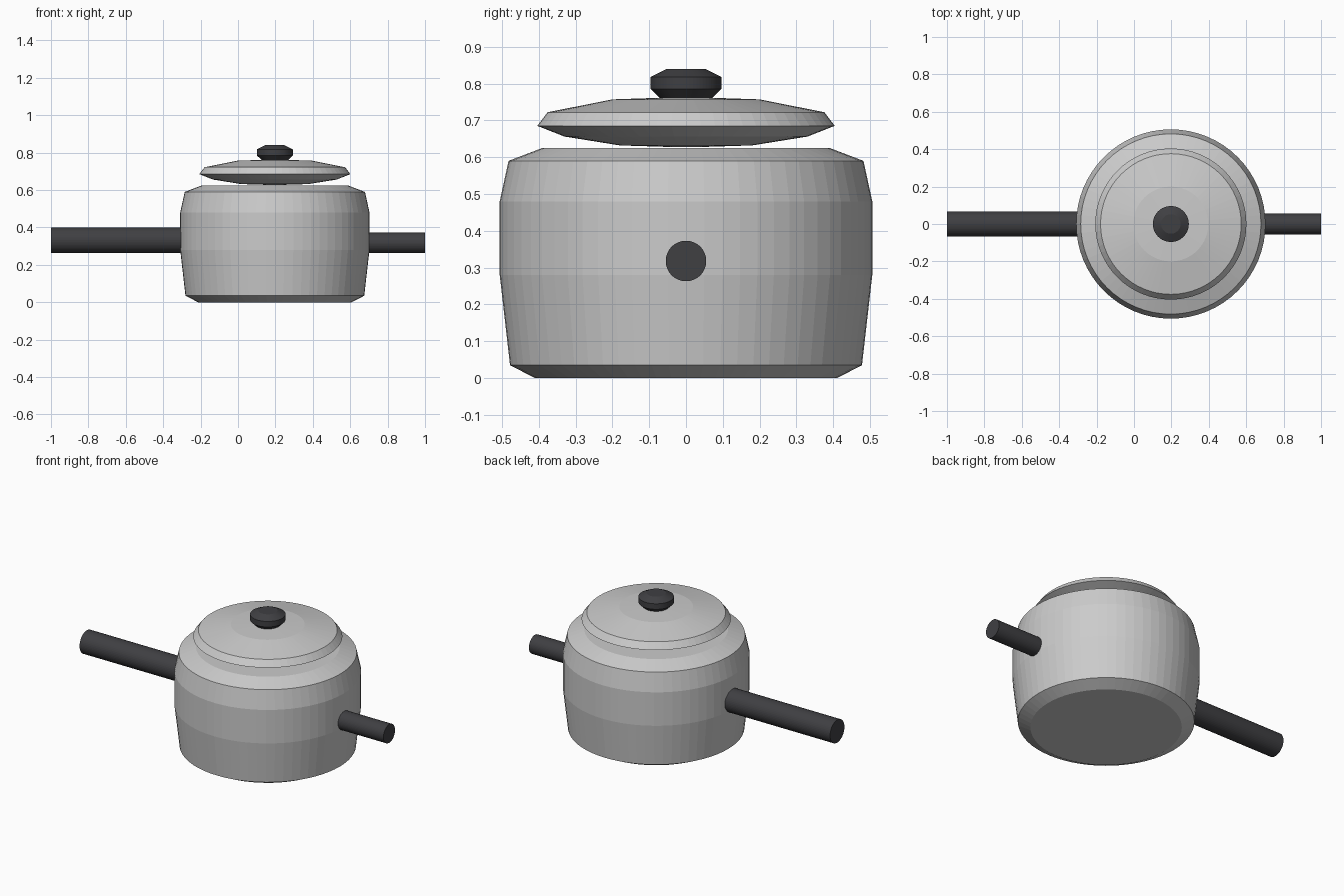
import bpy, bmesh, math
from mathutils import Matrix

if "Cube" in bpy.data.objects:
    bpy.data.objects.remove(bpy.data.objects["Cube"])

CX = 0.197   # pot axis


def material(name, col):
    m = bpy.data.materials.new(name)
    m.diffuse_color = (*col, 1)
    m.use_nodes = True
    m.node_tree.nodes["Principled BSDF"].inputs["Base Color"].default_value = m.diffuse_color
    return m


def finish(name, bm, mat=None):
    bmesh.ops.recalc_face_normals(bm, faces=bm.faces)
    me = bpy.data.meshes.new(name)
    bm.to_mesh(me)
    bm.free()
    ob = bpy.data.objects.new(name, me)
    bpy.context.collection.objects.link(ob)
    if mat:
        me.materials.append(mat)
    return ob


def lathe(name, profile, mat=None, sides=64, loop=False):
    """Revolve (radius, z) points about the pot axis; ends are capped unless looped."""
    bm = bmesh.new()
    rings = [[bm.verts.new((CX + r * math.cos(2 * math.pi * i / sides),
                            r * math.sin(2 * math.pi * i / sides), z))
              for i in range(sides)] for r, z in profile]
    pairs = list(zip(rings, rings[1:]))
    if loop:
        pairs.append((rings[-1], rings[0]))
    for a, b in pairs:
        for i in range(sides):
            j = (i + 1) % sides
            bm.faces.new((a[i], a[j], b[j], b[i]))
    if not loop:
        bm.faces.new(rings[0])
        bm.faces.new(rings[-1])
    return finish(name, bm, mat)


def rod(name, x0, x1, z, radius, mat):
    bm = bmesh.new()
    bmesh.ops.create_cone(bm, cap_ends=True, segments=48, radius1=radius,
                          radius2=radius, depth=x1 - x0,
                          matrix=Matrix.Translation(((x0 + x1) / 2, 0, z))
                          @ Matrix.Rotation(math.pi / 2, 4, 'Y'))
    return finish(name, bm, mat)


black = material("black_plastic", (0.05, 0.05, 0.055))
red = material("red_stripe", (0.7, 0.05, 0.04))

# Pot body
lathe("pot_body", [(0.41, 0), (0.478, 0.035), (0.506, 0.28), (0.506, 0.48),
                   (0.482, 0.59), (0.39, 0.625)])
# Thin stripe, flush with the wall
lathe("stripe", [(0.5058, 0.37), (0.5058, 0.39), (0.49, 0.39), (0.49, 0.37)],
      red, loop=True)
# Domed lid
lathe("lid", [(0.02, 0.627), (0.18, 0.632), (0.33, 0.656), (0.404, 0.685),
              (0.376, 0.722), (0.20, 0.757), (0.02, 0.763)])
# Knob
lathe("lid_knob", [(0.07, 0.760), (0.096, 0.785), (0.096, 0.818),
                   (0.052, 0.840)], black)
# Long and short handles
rod("long_handle", -1.0, -0.28, 0.332, 0.068, black)
rod("short_handle", 0.67, 1.0, 0.318, 0.055, black)
